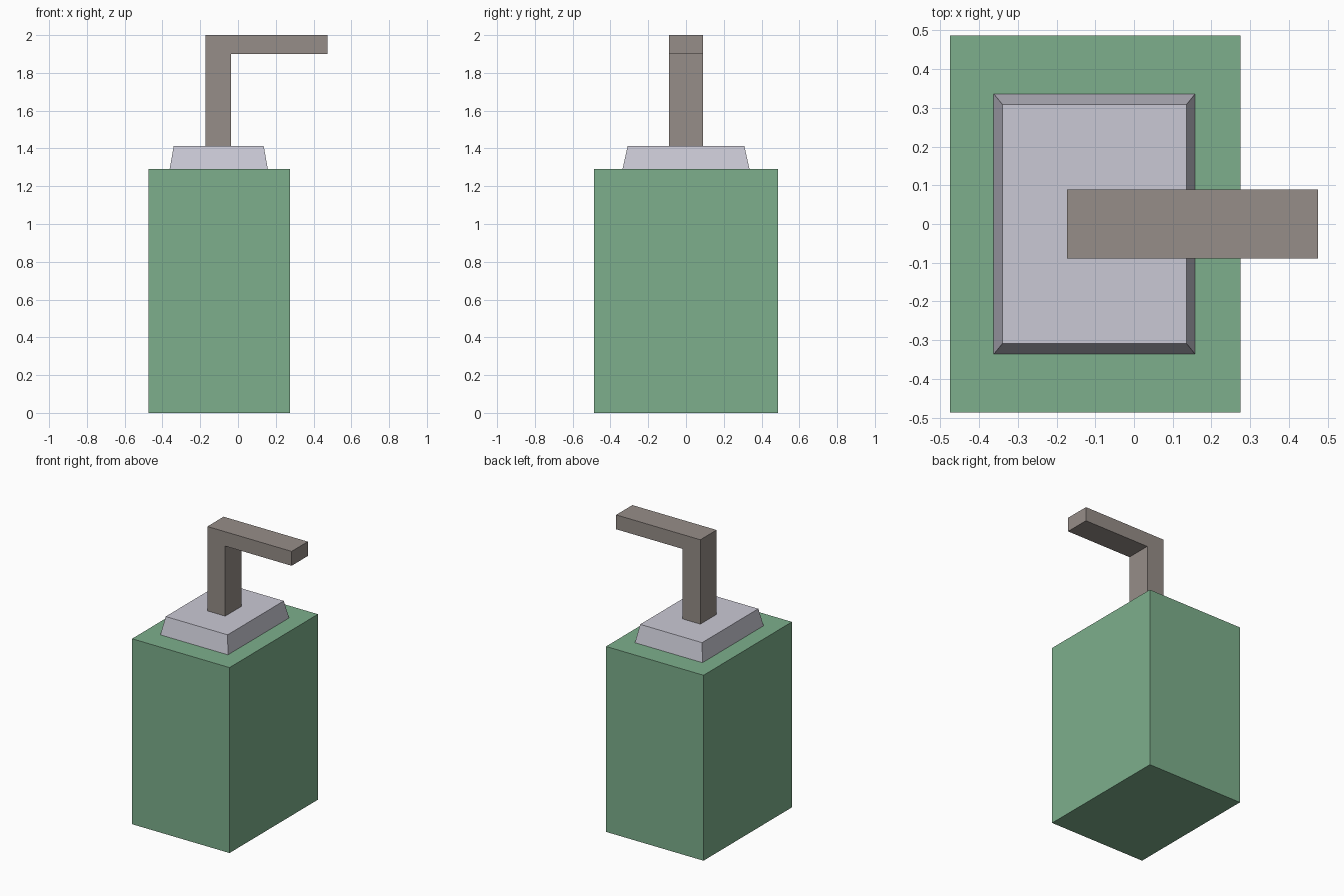
import bpy, bmesh

if "Cube" in bpy.data.objects:
    bpy.data.objects.remove(bpy.data.objects["Cube"])


def material(name, rgb):
    """Flat material from 0-255 sRGB values."""
    def lin(c):
        c /= 255
        return c / 12.92 if c <= 0.04045 else ((c + 0.055) / 1.055) ** 2.4
    m = bpy.data.materials.new(name)
    m.diffuse_color = (*[lin(c) for c in rgb], 1)
    m.use_nodes = True
    m.node_tree.nodes["Principled BSDF"].inputs["Base Color"].default_value = m.diffuse_color
    return m


def finish(name, bm, mat):
    bmesh.ops.recalc_face_normals(bm, faces=bm.faces)
    mesh = bpy.data.meshes.new(name)
    bm.to_mesh(mesh)
    bm.free()
    mesh.materials.append(mat)
    bpy.context.collection.objects.link(bpy.data.objects.new(name, mesh))


def tapered_box(name, cx, hx, hy, z0, z1, mat, inset=(0, 0)):
    """Box with half sizes hx, hy whose top is drawn in by inset."""
    bm = bmesh.new()
    bmesh.ops.create_cube(bm, size=2)
    for v in bm.verts:
        top = v.co.z > 0
        v.co.x = cx + v.co.x * (hx - inset[0] * top)
        v.co.y *= hy - inset[1] * top
        v.co.z = z1 if top else z0
    finish(name, bm, mat)


def extruded_profile(name, points, half_width, mat):
    """Extrude an x-z outline symmetrically along y."""
    bm = bmesh.new()
    face = bm.faces.new([bm.verts.new((x, -half_width, z)) for x, z in points])
    ext = bmesh.ops.extrude_face_region(bm, geom=[face])
    verts = [g for g in ext["geom"] if isinstance(g, bmesh.types.BMVert)]
    bmesh.ops.translate(bm, verts=verts, vec=(0, 2 * half_width, 0))
    finish(name, bm, mat)


green = material("bottle green", (125, 175, 140))
pale = material("pale lilac grey", (202, 201, 213))
brown = material("warm grey", (150, 141, 136))

# Bottle body
tapered_box("bottle", -0.1, 0.375, 0.486, 0, 1.29, green)
# Tapered collar
tapered_box("collar", -0.102, 0.26, 0.336, 1.29, 1.413, pale, (0.022, 0.027))
# L-shaped pump stem and spout
extruded_profile("pump_spout", [(-0.173, 1.413), (-0.036, 1.413), (-0.036, 1.9),
                                (0.475, 1.9), (0.475, 2), (-0.173, 2)], 0.089, brown)
